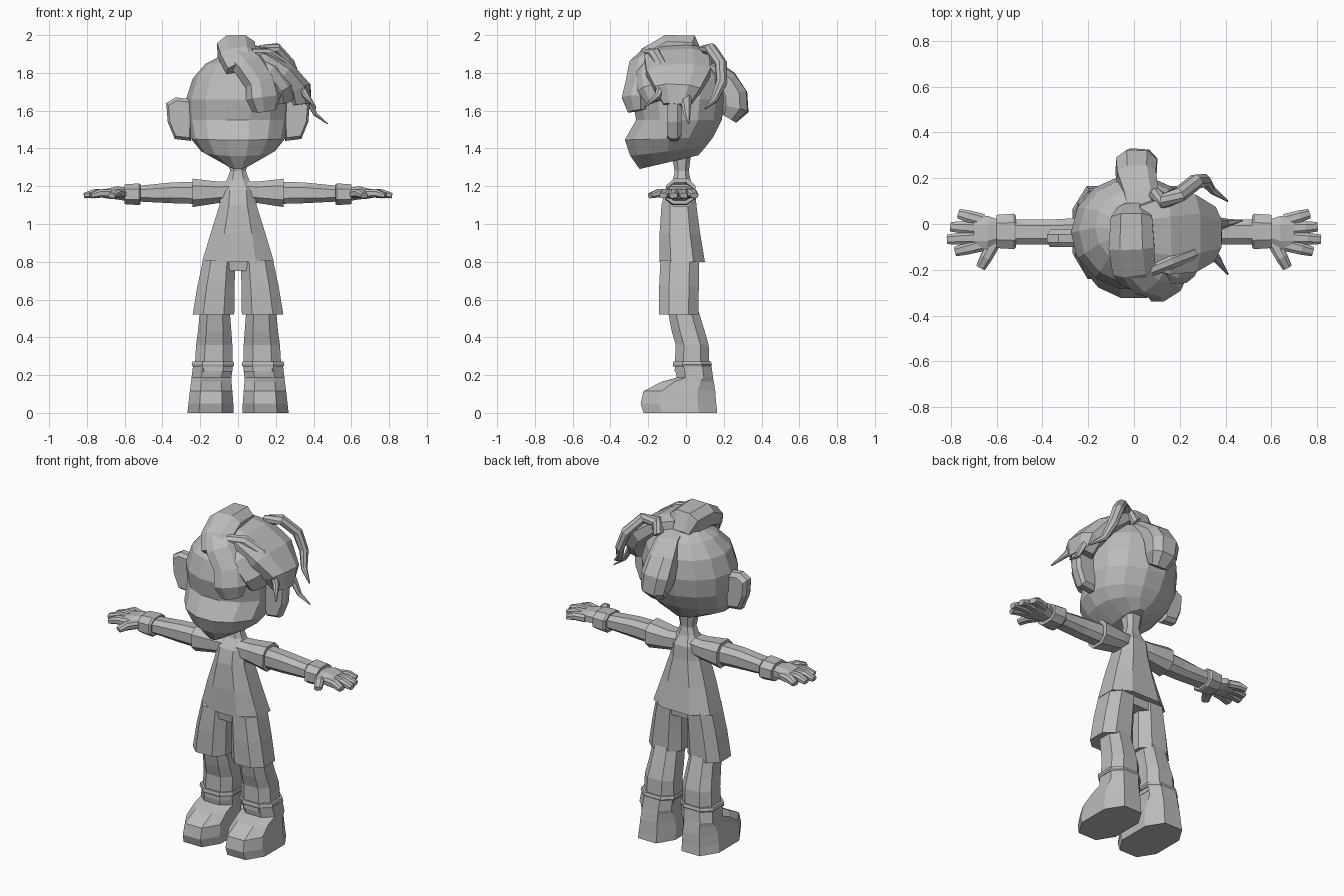
import bpy, bmesh, math
from mathutils import Vector

clay = bpy.data.materials.new("grey_clay")
clay.diffuse_color = (0.5, 0.5, 0.5, 1)


def finish(name, bm, mirror=False):
    bmesh.ops.recalc_face_normals(bm, faces=bm.faces[:])
    me = bpy.data.meshes.new(name)
    bm.to_mesh(me)
    bm.free()
    me.materials.append(clay)
    ob = bpy.data.objects.new(name, me)
    bpy.context.collection.objects.link(ob)
    if mirror:
        ob.modifiers.new("mirror", 'MIRROR').use_axis[0] = True
    return ob


def loft(name, rings, mirror=False):
    """Skin a list of equal point rings and cap both ends."""
    bm = bmesh.new()
    vs = [[bm.verts.new(p) for p in r] for r in rings]
    n = len(rings[0])
    for a, b in zip(vs, vs[1:]):
        for i in range(n):
            j = (i + 1) % n
            bm.faces.new((a[i], a[j], b[j], b[i]))
    bm.faces.new(vs[0])
    bm.faces.new(vs[-1])
    return finish(name, bm, mirror)


def octagon(c=0.5):
    return [(1, -c), (1, c), (c, 1), (-c, 1), (-1, c), (-1, -c), (-c, -1), (c, -1)]


def circle(n):
    return [(math.cos(2 * math.pi * i / n), math.sin(2 * math.pi * i / n)) for i in range(n)]


def stack_z(name, levels, mirror=False, c=0.5):
    """levels: z, x0, x1, y0, y1"""
    loft(name, [[((x0 + x1) / 2 + u * (x1 - x0) / 2, (y0 + y1) / 2 + v * (y1 - y0) / 2, z)
                 for u, v in octagon(c)] for z, x0, x1, y0, y1 in levels], mirror)


def stack_x(name, levels, c=0.5):
    """levels: x, y0, y1, z0, z1 (mirrored to both sides)"""
    loft(name, [[(x, (y0 + y1) / 2 + u * (y1 - y0) / 2, (z0 + z1) / 2 + v * (z1 - z0) / 2)
                 for u, v in octagon(c)] for x, y0, y1, z0, z1 in levels], True)


def sweep(name, path, section, centre, mirror=False):
    """path: x, y, z, half width, half thickness; thickness points away from centre"""
    pts = [Vector(p[:3]) for p in path]
    rings = []
    for i, p in enumerate(path):
        t = (pts[min(i + 1, len(pts) - 1)] - pts[max(i - 1, 0)]).normalized()
        side = t.cross(pts[i] - Vector(centre)).normalized()
        up = side.cross(t)
        rings.append([pts[i] + side * u * p[3] + up * v * p[4] for u, v in section])
    loft(name, rings, mirror)


# head: rings that tilt forward into a pointed jaw
# z front, z back, half width, y front, y back
head = [(1.29, 1.365, 0.07, -0.25, 0.07), (1.36, 1.41, 0.195, -0.30, 0.11),
        (1.445, 1.46, 0.25, -0.33, 0.15), (1.55, 1.55, 0.27, -0.27, 0.195),
        (1.66, 1.66, 0.275, -0.29, 0.215), (1.77, 1.77, 0.24, -0.26, 0.20),
        (1.85, 1.85, 0.17, -0.18, 0.15), (1.90, 1.90, 0.07, -0.09, 0.05)]
rings = []
for zf, zb, hx, yf, yb in head:
    ring = []
    for u, v in circle(14):
        k = (v + 1) / 2
        ring.append((u * hx, yf + (yb - yf) * k, zf + (zb - zf) * k))
    rings.append(ring)
loft("head", rings)

# ears: flat outline with thickness and a narrower rim
outline = [(0.24, 1.66), (0.33, 1.67), (0.38, 1.64), (0.372, 1.54), (0.335, 1.45), (0.25, 1.44)]
def ear_ring(y, s):
    return [(0.30 + (x - 0.30) * s, y, 1.555 + (z - 1.555) * s) for x, z in outline]
loft("ear", [ear_ring(-0.10, 0.85), ear_ring(-0.08, 1), ear_ring(-0.045, 1), ear_ring(-0.025, 0.8)], True)

# neck, shirt and sleeves
stack_z("neck", [(1.20, -0.07, 0.07, -0.075, 0.03), (1.28, -0.042, 0.042, -0.06, 0.015),
                 (1.39, -0.06, 0.06, -0.08, 0.03)])
stack_z("shirt", [(0.80, -0.19, 0.19, -0.14, 0.10), (0.95, -0.145, 0.145, -0.14, 0.075),
                  (1.10, -0.098, 0.098, -0.13, 0.055), (1.18, -0.088, 0.088, -0.11, 0.05),
                  (1.24, -0.055, 0.055, -0.065, 0.02)])
stack_x("sleeve", [(0.03, -0.09, 0.03, 1.12, 1.225), (0.11, -0.09, 0.04, 1.11, 1.225),
                   (0.24, -0.105, 0.05, 1.09, 1.24)])

# arms, cuffs, palms
stack_x("arm", [(0.18, -0.085, 0.03, 1.105, 1.225), (0.35, -0.09, 0.02, 1.11, 1.22),
                (0.55, -0.09, 0.02, 1.12, 1.20)])
stack_x("cuff", [(0.515, -0.10, 0.035, 1.105, 1.21), (0.525, -0.11, 0.045, 1.10, 1.215),
                 (0.60, -0.105, 0.04, 1.105, 1.21)])
stack_x("palm", [(0.58, -0.08, 0.015, 1.12, 1.19), (0.64, -0.11, 0.035, 1.13, 1.20),
                 (0.70, -0.11, 0.035, 1.135, 1.185)])

# fingers and thumb: base xy, tip xy
digits = {"little_finger": (0.66, 0.015, 0.765, 0.045), "ring_finger": (0.67, -0.02, 0.80, -0.012),
          "middle_finger": (0.67, -0.06, 0.815, -0.067), "index_finger": (0.66, -0.09, 0.78, -0.12),
          "thumb": (0.61, -0.08, 0.67, -0.19)}
for name, (x0, y0, x1, y1) in digits.items():
    path = [(x0 + (x1 - x0) * k, y0 + (y1 - y0) * k, z, w, h)
            for k, z, w, h in [(0, 1.16, 0.028, 0.023), (0.6, 1.163, 0.026, 0.022), (1, 1.15, 0.021, 0.014)]]
    sweep(name, path, octagon(), (0.7, -0.05, 0), True)

# shorts: hips plus two flared legs
stack_z("hips", [(0.75, -0.18, 0.18, -0.12, 0.06), (0.83, -0.17, 0.17, -0.13, 0.065)])
stack_z("shorts_leg", [(0.52, 0.02, 0.24, -0.142, 0.065), (0.67, 0.018, 0.215, -0.142, 0.068),
                       (0.81, 0.015, 0.185, -0.135, 0.07)], True)

# legs, sock bands, boots
stack_z("leg", [(0.22, 0.03, 0.23, -0.06, 0.125), (0.36, 0.03, 0.222, -0.055, 0.12),
                (0.43, 0.035, 0.212, -0.075, 0.10), (0.56, 0.045, 0.20, -0.10, 0.06)], True)
stack_z("sock_band", [(0.245, 0.024, 0.241, -0.067, 0.132), (0.255, 0.02, 0.245, -0.07, 0.137),
                      (0.272, 0.024, 0.241, -0.067, 0.132)], True)
stack_z("boot", [(0.0, 0.025, 0.268, -0.225, 0.165), (0.05, 0.025, 0.262, -0.24, 0.16),
                 (0.115, 0.03, 0.255, -0.225, 0.155), (0.165, 0.034, 0.248, -0.13, 0.147),
                 (0.187, 0.034, 0.246, -0.05, 0.143), (0.25, 0.03, 0.238, -0.06, 0.135)], True)

# chunky hair locks spreading from the crown
C = (0, -0.04, 1.6)
sweep("crown_hair", [(-0.01, 0.06, 1.87, 0.06, 0.04), (-0.01, 0.02, 1.92, 0.09, 0.08),
                     (-0.01, -0.10, 1.925, 0.10, 0.075), (0.0, -0.19, 1.885, 0.095, 0.06),
                     (0.02, -0.235, 1.82, 0.08, 0.05)], octagon(), C)
sweep("front_lock", [(0.0, -0.17, 1.89, 0.08, 0.06), (0.06, -0.235, 1.84, 0.085, 0.055),
                     (0.12, -0.25, 1.75, 0.085, 0.055), (0.135, -0.265, 1.67, 0.09, 0.06),
                     (0.14, -0.255, 1.60, 0.06, 0.045)], octagon(), C)
sweep("side_lock", [(0.02, -0.05, 1.91, 0.13, 0.05), (0.14, -0.05, 1.88, 0.17, 0.05),
                    (0.25, -0.04, 1.80, 0.17, 0.06), (0.325, -0.045, 1.71, 0.12, 0.065),
                    (0.335, -0.05, 1.63, 0.07, 0.05)], octagon(), C)
sweep("side_front_lock", [(0.10, -0.13, 1.86, 0.10, 0.05), (0.18, -0.17, 1.80, 0.10, 0.055),
                          (0.24, -0.165, 1.72, 0.09, 0.05), (0.25, -0.15, 1.65, 0.06, 0.035)], octagon(), C)
sweep("back_lock", [(0.04, 0.03, 1.87, 0.06, 0.04), (0.03, 0.13, 1.83, 0.075, 0.045),
                    (0.01, 0.21, 1.76, 0.085, 0.06), (0.01, 0.25, 1.68, 0.09, 0.075),
                    (0.02, 0.255, 1.61, 0.08, 0.075), (0.02, 0.225, 1.56, 0.05, 0.045)], octagon(), C)

# thin curling strands
sweep("back_strand", [(0.09, 0.13, 1.86, 0.03, 0.03), (0.13, 0.10, 1.92, 0.035, 0.03),
                      (0.20, 0.13, 1.93, 0.035, 0.03), (0.27, 0.185, 1.85, 0.035, 0.03),
                      (0.31, 0.19, 1.75, 0.032, 0.026), (0.34, 0.15, 1.66, 0.022, 0.018),
                      (0.41, 0.10, 1.61, 0.004, 0.004)], circle(8), C)
sweep("front_strand", [(0.07, -0.20, 1.90, 0.03, 0.03), (0.16, -0.165, 1.90, 0.035, 0.03),
                       (0.25, -0.13, 1.84, 0.033, 0.03), (0.32, -0.12, 1.76, 0.03, 0.025),
                       (0.36, -0.15, 1.68, 0.02, 0.018), (0.41, -0.22, 1.62, 0.004, 0.004)], circle(8), C)
sweep("side_strand", [(0.33, 0.0, 1.74, 0.035, 0.02), (0.37, 0.0, 1.66, 0.03, 0.018),
                      (0.41, 0.005, 1.58, 0.018, 0.012), (0.475, 0.015, 1.53, 0.003, 0.003)], circle(6), C)
